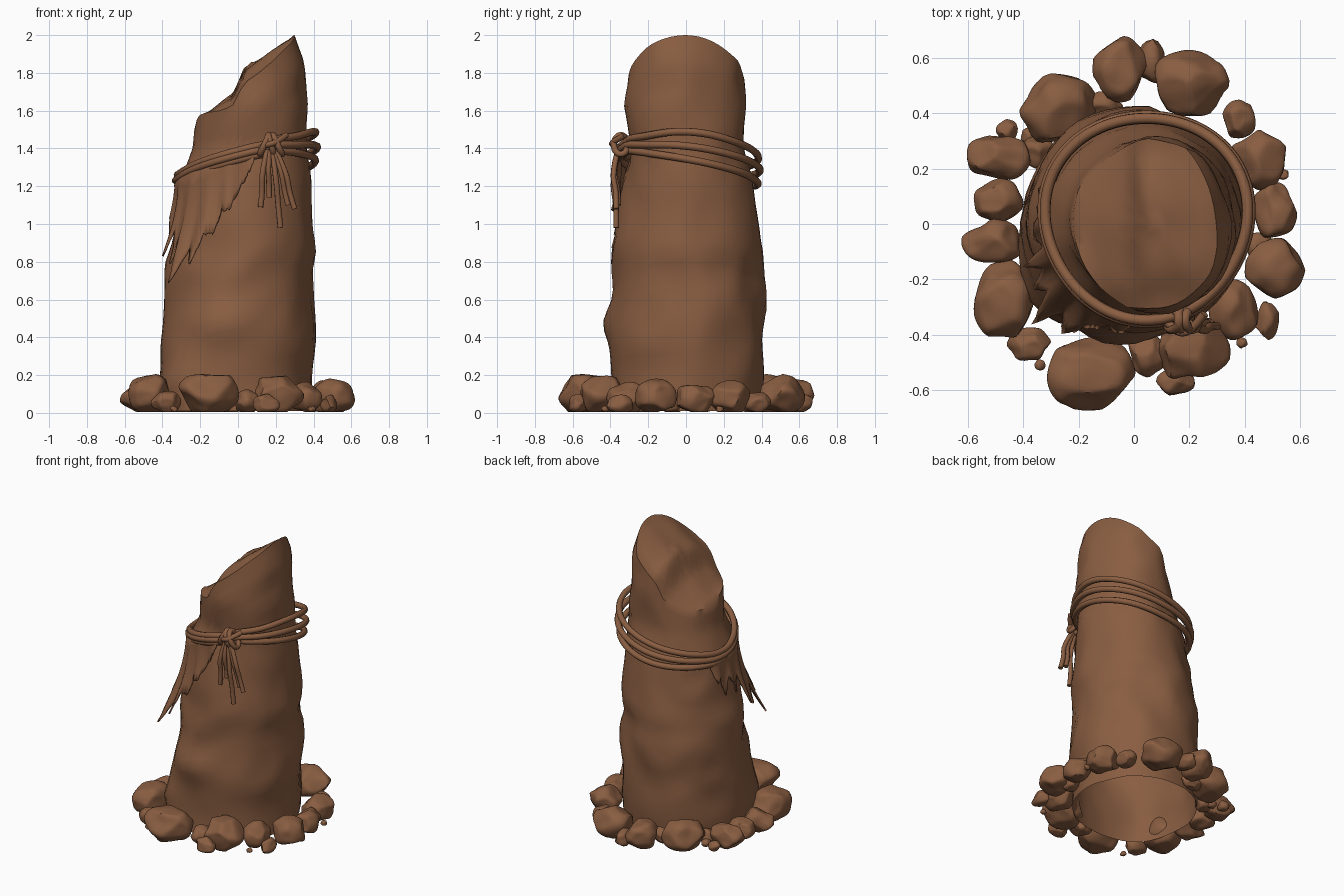
import bpy, bmesh, math, random
from mathutils import Vector, noise

random.seed(4)
cube = bpy.data.objects.get("Cube")
if cube:
    bpy.data.objects.remove(cube, do_unlink=True)

brown = bpy.data.materials.new("earth_brown")
brown.use_nodes = True
colour = (0.25, 0.11, 0.053, 1)
brown.diffuse_color = colour
brown.node_tree.nodes["Principled BSDF"].inputs["Base Color"].default_value = colour


def interp(keys, t):
    """Piecewise linear lookup in rows of (t, values...)."""
    if t <= keys[0][0]:
        return keys[0][1:]
    for a, b in zip(keys, keys[1:]):
        if t <= b[0]:
            f = (t - a[0]) / (b[0] - a[0])
            return [p + (q - p) * f for p, q in zip(a[1:], b[1:])]
    return keys[-1][1:]


def finish(obj, angle=35):
    obj.data.materials.append(brown)
    bpy.ops.object.select_all(action='DESELECT')
    obj.select_set(True)
    bpy.context.view_layer.objects.active = obj
    if obj.type == 'CURVE':
        bpy.ops.object.convert(target='MESH')
    bpy.ops.object.shade_smooth_by_angle(angle=math.radians(angle))


def add_bmesh(name, bm, angle=35):
    mesh = bpy.data.meshes.new(name)
    bm.to_mesh(mesh)
    bm.free()
    obj = bpy.data.objects.new(name, mesh)
    bpy.context.collection.objects.link(obj)
    finish(obj, angle)
    return obj


def tube(name, points, radius, cyclic=False):
    data = bpy.data.curves.new(name, 'CURVE')
    data.dimensions = '3D'
    data.bevel_depth = radius
    data.bevel_resolution = 2
    data.use_fill_caps = True
    data.resolution_u = 3
    spline = data.splines.new('NURBS')
    spline.points.add(len(points) - 1)
    for p, co in zip(spline.points, points):
        p.co = (*co, 1)
    spline.order_u = 3
    spline.use_cyclic_u = cyclic
    spline.use_endpoint_u = not cyclic
    obj = bpy.data.objects.new(name, data)
    bpy.context.collection.objects.link(obj)
    finish(obj, 60)


# Pillar: rows of height, right side, left side, front, back
PROFILE = [(0, -.39, .39, -.39, .39), (.35, -.4, .41, -.40, .42),
           (.65, -.39, .40, -.39, .42), (.75, -.38, .39, -.39, .4),
           (.85, -.37, .41, -.38, .41), (1.2, -.32, .38, -.34, .35),
           (1.4, -.24, .365, -.295, .31), (1.65, -.195, .37, -.32, .31),
           (1.85, -.18, .355, -.3, .3), (2, -.17, .30, -.28, .27)]
# Slanted break: x, height
BREAK = [(-.3, 1.45), (-.2, 1.6), (-.1, 1.65), (-.02, 1.71), (.03, 1.83),
         (.15, 1.91), (.3, 2)]


def break_height(x, y):
    """Falls off to both sides, and further at the back of the low end."""
    back = min(1, max(0, (y + .2) / .4))
    return interp(BREAK, x)[0] - y * y * .9 - .35 * max(0, -x) * back


def shell(a, z):
    x0, x1, y0, y1 = interp(PROFILE, z)
    x = (x0 + x1) / 2 + (x1 - x0) / 2 * math.cos(a)
    y = (y0 + y1) / 2 + (y1 - y0) / 2 * math.sin(a)
    return Vector((x, y, z))


def swelling(a, z, angle, height, spread, amount):
    facing = max(0, math.cos(a - math.radians(angle))) ** 7
    return amount * facing * math.exp(-((z - height) / spread) ** 2)


def pillar(sides=48, levels=34, cap_rings=8):
    bm = bmesh.new()
    rings = [[] for _ in range(levels + cap_rings)]
    centre = Vector((.07, 0, break_height(.07, 0)))
    for i in range(sides):
        a = math.tau * i / sides
        top = 1.8
        for _ in range(14):
            p = shell(a, top)
            top = (top + break_height(p.x, p.y)) / 2
        for k in range(levels):
            z = .01 + (top - .01) * k / (levels - 1)
            p = shell(a, z)
            lump = noise.noise(p * 3.2) * .018
            lump += (.25 - abs(noise.noise(p * 4 + Vector((5, 2, 1))))) * .025
            # swollen foot, dent and boss at the front corner
            lump += swelling(a, z, 222, .1, .3, .06)
            lump += swelling(a, z, 226, .75, .25, -.03)
            lump += swelling(a, z, 252, .48, .1, .045)
            p += Vector((math.cos(a), math.sin(a), 0)) * lump
            rings[k].append(bm.verts.new(p))
        rim = p.copy()
        for k in range(cap_rings):
            q = rim.lerp(centre, (k + 1) / (cap_rings + 1))
            q.z = break_height(q.x, q.y) + noise.noise(q * 6) * .02 - .005
            rings[levels + k].append(bm.verts.new(q))
    for low, high in zip(rings, rings[1:]):
        for i in range(sides):
            j = (i + 1) % sides
            bm.faces.new((low[i], low[j], high[j], high[i]))
    tip = bm.verts.new(centre)
    for i in range(sides):
        bm.faces.new((rings[-1][i], rings[-1][(i + 1) % sides], tip))
    add_bmesh("pillar", bm, 45)


pillar()

# Rope loops, tilted down towards the back and the right side
HUB = Vector((.045, .025, 0))


def around(deg, r, z):
    a = math.radians(deg)
    return HUB + Vector((r * math.cos(a), r * math.sin(a), z))


def rope_loop(name, side, back, far, knot, r):
    keys = [(-64, knot), (0, side), (90, back), (180, far), (235, far + .1), (296, knot)]
    pts = []
    for d in range(-64, 296, 10):
        z = sum(interp(keys, d + s if -64 <= d + s <= 296 else d)[0]
                for s in (-20, -10, 0, 10, 20)) / 5
        pts.append(around(d, r + .008 * math.sin(math.radians(3 * d)), z))
    tube(name, pts, .02, True)


rope_loop("rope_upper", 1.505, 1.345, 1.24, 1.445, .367)
rope_loop("rope_middle", 1.42, 1.28, 1.215, 1.42, .376)
rope_loop("rope_lower", 1.345, 1.205, 1.19, 1.395, .365)

# Knot: wraps across the ropes with a diagonal strand
KNOT = Vector((.175, -.345, 1.42))
for n, (dx, lean) in enumerate([(-.035, .5), (0, -.3), (.035, -.5)]):
    ring = []
    for i in range(12):
        a = math.tau * i / 12
        ring.append(KNOT + Vector((dx + lean * .05 * math.sin(a),
                                   .038 * math.cos(a), .052 * math.sin(a))))
    tube("knot_wrap_%d" % n, ring, .017, True)
tube("knot_strand", [KNOT + Vector(v) for v in
     [(-.08, .02, -.03), (-.03, -.045, 0), (.03, -.05, .01), (.08, .02, .05)]], .016)

# Loose rope ends
for n, (x, z) in enumerate([(.12, 1.09), (.165, 1.14), (.225, .98), (.265, 1.1), (.3, 1.08)]):
    start = KNOT + Vector(((x - .2) * .25, -.015, -.03))
    end = Vector((x, -.37 + .012 * (n % 2), z))
    mid = start.lerp(end, .4) + Vector(((x - .2) * .2, -.03, 0))
    tube("rope_end_%d" % n, [start, mid, start.lerp(end, .7), end], .015)

# Torn cloth hanging below the rope: angle, lower edge
HEM = [(158, 1.18), (165, 1.05), (169, 1.1), (175, .95), (180, 1.06), (186, 1.02),
       (191, .92), (196, 1.04), (202, .84), (206, .98), (212, .78), (217, .93),
       (223, .7), (229, .88), (234, .78), (240, .94), (246, .95), (251, 1.08),
       (258, 1.08), (265, 1.2), (276, 1.33)]


def cloth(rows=7):
    bm = bmesh.new()
    grid = []
    for d in range(158, 277):
        hem = interp(HEM, d)[0] + random.uniform(-.012, .012)
        top = interp([(158, 1.22), (184, 1.22), (235, 1.32), (276, 1.4)], d)[0]
        col = []
        for k in range(rows):
            drop = (top - hem) * k / (rows - 1)
            fold = .015 * math.sin(d * .35) * k / rows
            reach = .38 + .5 * drop * drop + fold
            col.append(bm.verts.new(around(d, reach, top - drop)))
        grid.append(col)
    for a, b in zip(grid, grid[1:]):
        for k in range(rows - 1):
            bm.faces.new((a[k], a[k + 1], b[k + 1], b[k]))
    obj = add_bmesh("torn_cloth", bm)
    obj.modifiers.new("thickness", 'SOLIDIFY').thickness = .01


cloth()

# Ring of stones: x, y, half width, half depth
STONES = [(-.155, -.54, .16, .135), (.05, -.475, .07, .08), (.22, -.45, .13, .11),
          (.15, -.57, .07, .05), (.36, -.31, .09, .11), (.48, -.35, .045, .07),
          (.51, -.16, .11, .11), (.51, .05, .08, .1), (.45, .23, .1, .11),
          (.38, .38, .06, .07), (.21, .51, .135, .12), (.06, .59, .05, .08),
          (-.05, .56, .1, .12), (-.275, .42, .14, .125), (-.49, .24, .115, .08),
          (-.49, .085, .09, .08), (-.515, -.06, .11, .08), (-.47, -.27, .11, .14),
          (-.38, -.435, .08, .06), (-.35, .26, .06, .06), (-.12, .43, .08, .05),
          (.45, -.08, .05, .05), (-.46, .34, .04, .04), (-.38, .32, .03, .03),
          (.54, .18, .02, .02), (.39, -.43, .02, .02), (-.34, -.51, .02, .02)]


def stone(n, x, y, sx, sy):
    size = Vector((sx, sy, min(.2, .8 * (sx + sy)) / 2))
    place = Vector((x, y, size.z + .005))
    bm = bmesh.new()
    bmesh.ops.create_icosphere(bm, subdivisions=4 if sx > .05 else 3, radius=1)
    # Worn flats around a rounded body
    flats = [Vector([random.gauss(0, 1) for _ in "xyz"]).normalized() for _ in range(10)]
    for v in bm.verts:
        p = v.co.copy()
        for f in flats:
            p -= f * max(0, p.dot(f) - .78) * .85
        p *= 1 + .12 * noise.noise(p * 1.5 + Vector((n, 0, 0)))
        p.z = max(p.z, -.82)
        v.co = p
    # Fit the worn shape to its own footprint and height
    spans = [sorted(v.co[i] for v in bm.verts) for i in range(3)]
    for v in bm.verts:
        v.co = [place[i] + size[i] * (2 * (v.co[i] - s[0]) / (s[-1] - s[0]) - 1)
                for i, s in enumerate(spans)]
    add_bmesh("stone_%02d" % n, bm, 40)


for n, row in enumerate(STONES):
    stone(n, *row)
